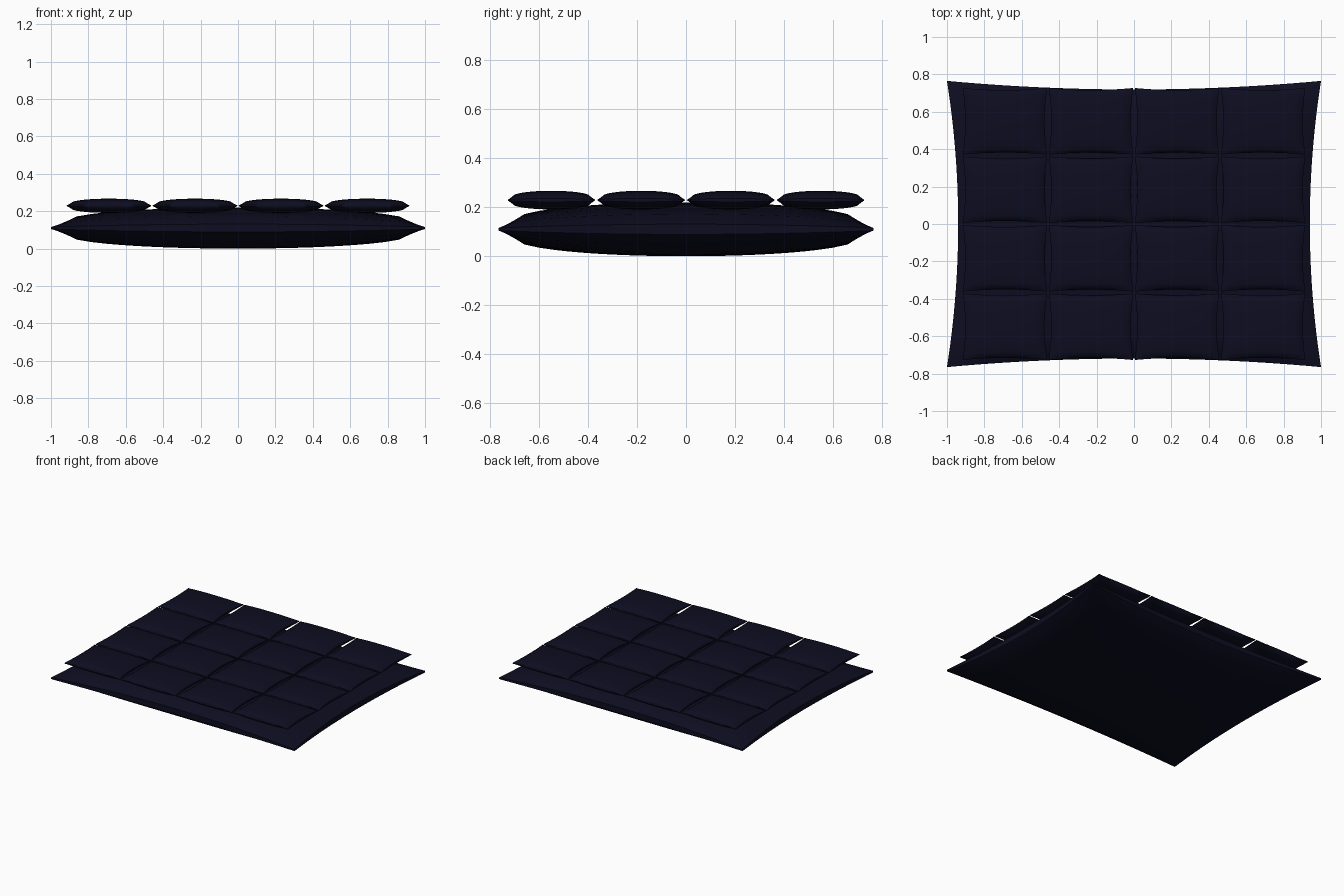
import bpy, bmesh, math

default = bpy.data.objects.get("Cube")
if default:
    bpy.data.objects.remove(default, do_unlink=True)


def make_material(name, colour):
    mat = bpy.data.materials.new(name)
    mat.use_nodes = True
    mat.diffuse_color = colour
    mat.node_tree.nodes["Principled BSDF"].inputs["Base Color"].default_value = colour
    return mat


navy = make_material("dark navy fabric", (0.004, 0.004, 0.015, 1))


def pillow(name, centre, half_x, half_y, half_z, segments):
    """Stuffed pillow: bulging faces, thin rim, sides drawn in between the corners."""
    bm = bmesh.new()
    bmesh.ops.create_grid(bm, x_segments=segments, y_segments=segments, size=1)
    lower = set(bm.verts)
    bmesh.ops.extrude_face_region(bm, geom=bm.faces[:], use_keep_orig=True)
    for v in bm.verts:
        u, w = v.co.x, v.co.y
        a, b = max(0, 1 - u * u), max(0, 1 - w * w)
        rim = 0.05 + 0.14 * max(a, b)
        height = rim + (1 - rim) * (a * b) ** 0.42
        v.co = (half_x * u * (1 - 0.06 * b),
                half_y * w * (1 - 0.06 * a),
                half_z * height * (-1 if v in lower else 1))
    bmesh.ops.recalc_face_normals(bm, faces=bm.faces[:])
    mesh = bpy.data.meshes.new(name)
    bm.to_mesh(mesh)
    bm.free()
    mesh.materials.append(navy)
    obj = bpy.data.objects.new(name, mesh)
    obj.location = centre
    bpy.context.collection.objects.link(obj)
    bpy.ops.object.select_all(action="DESELECT")
    obj.select_set(True)
    bpy.context.view_layer.objects.active = obj
    bpy.ops.object.shade_smooth_by_angle(angle=math.radians(50))
    return obj


# Large base cushion
pillow("base_cushion", (0, 0, 0.11), 1.0, 0.765, 0.11, 24)

# Four by four quilted pads resting on top
for row in range(4):
    for col in range(4):
        x, y = (col - 1.5) * 0.46, (row - 1.5) * 0.366
        pillow(f"top_pad_{row + 1}_{col + 1}", (x, y, 0.229), 0.226, 0.178, 0.038, 20)
